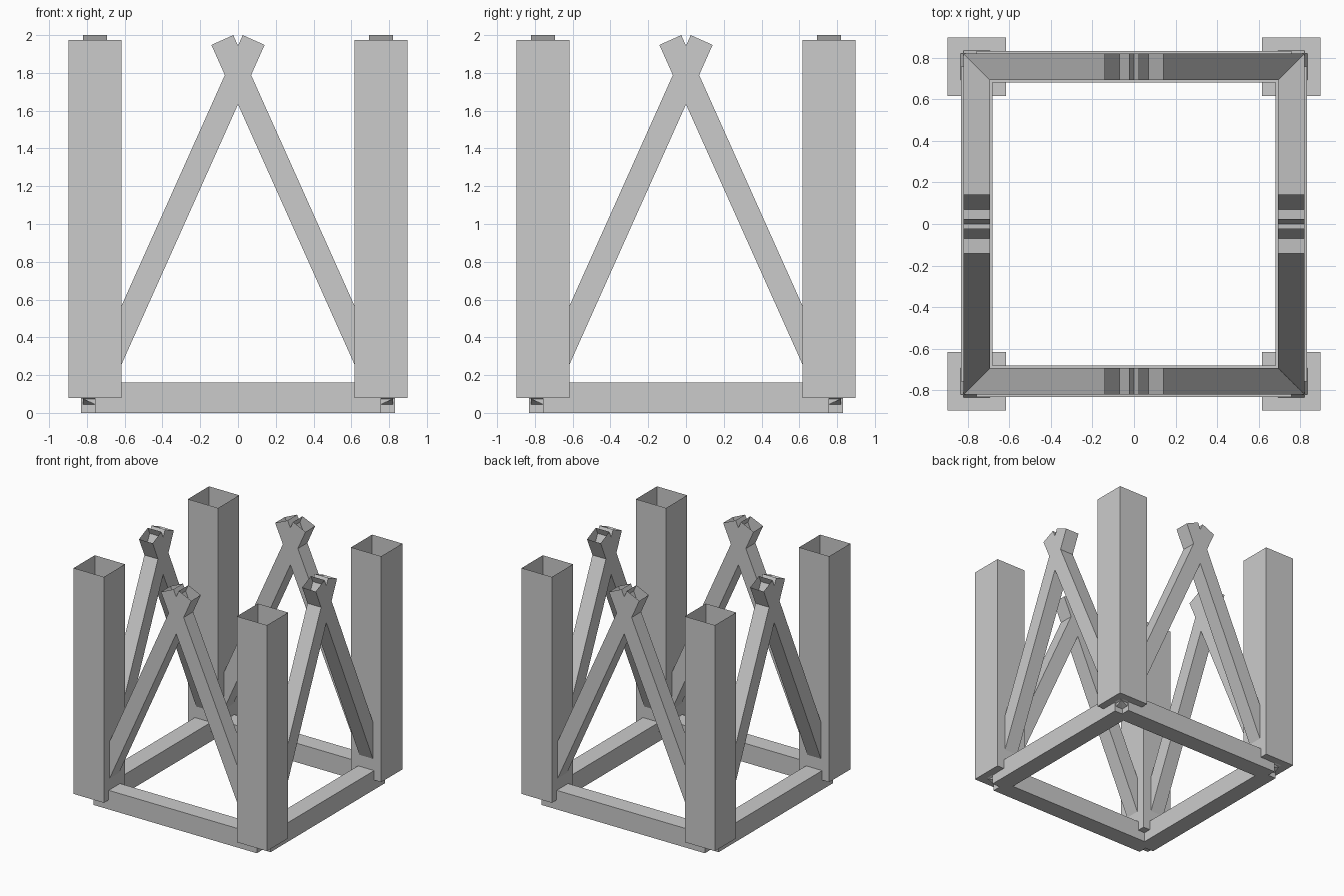
import bpy, bmesh, math
from mathutils import Matrix, Vector

cube = bpy.data.objects.get("Cube")
if cube:
    bpy.data.objects.remove(cube, do_unlink=True)

# Single plain grey
grey = bpy.data.materials.new("plain_grey")
grey.use_nodes = True
colour = (0.6, 0.6, 0.6, 1)
grey.diffuse_color = colour
grey.node_tree.nodes["Principled BSDF"].inputs["Base Color"].default_value = colour


def bar(name, start, end, width, depth, turn, open_end=False):
    """Rectangular bar in the xz plane from start to end, turned about z."""
    start, end = Vector(start), Vector(end)
    along = end - start
    tilt = math.atan2(along.x, along.z)
    bm = bmesh.new()
    bmesh.ops.create_cube(bm, size=1)
    if open_end:
        top = [f for f in bm.faces if f.normal.z > 0.9]
        bmesh.ops.delete(bm, geom=top, context='FACES_ONLY')
    place = (Matrix.Rotation(turn, 4, 'Z')
             @ Matrix.Translation((start + end) / 2)
             @ Matrix.Rotation(tilt, 4, 'Y')
             @ Matrix.Diagonal((width, depth, along.length, 1)))
    bm.transform(place)
    mesh = bpy.data.meshes.new(name)
    bm.to_mesh(mesh)
    bm.free()
    mesh.materials.append(grey)
    obj = bpy.data.objects.new(name, mesh)
    bpy.context.collection.objects.link(obj)


MID = 0.757    # centre line of the frame sides and posts
for i, side in enumerate(("front", "left", "back", "right")):
    turn = i * math.pi / 2
    # Base rail, stopping at the corner centre
    bar(side + "_base_rail", (-MID, -MID, 0.08), (MID, -MID, 0.08), 0.16, 0.15, turn)
    # Hollow corner post, open at the top
    bar(side + "_corner_post", (MID, -MID, 0.08), (MID, -MID, 1.975),
        0.28, 0.28, turn, True)
    # Crossed hollow braces, open at the top
    for s, hand in ((1, "a"), (-1, "b")):
        bar(side + "_brace_" + hand, (s * 0.777, -MID, 0.054),
            (s * -0.083, -MID, 1.974), 0.127, 0.126, turn, True)
